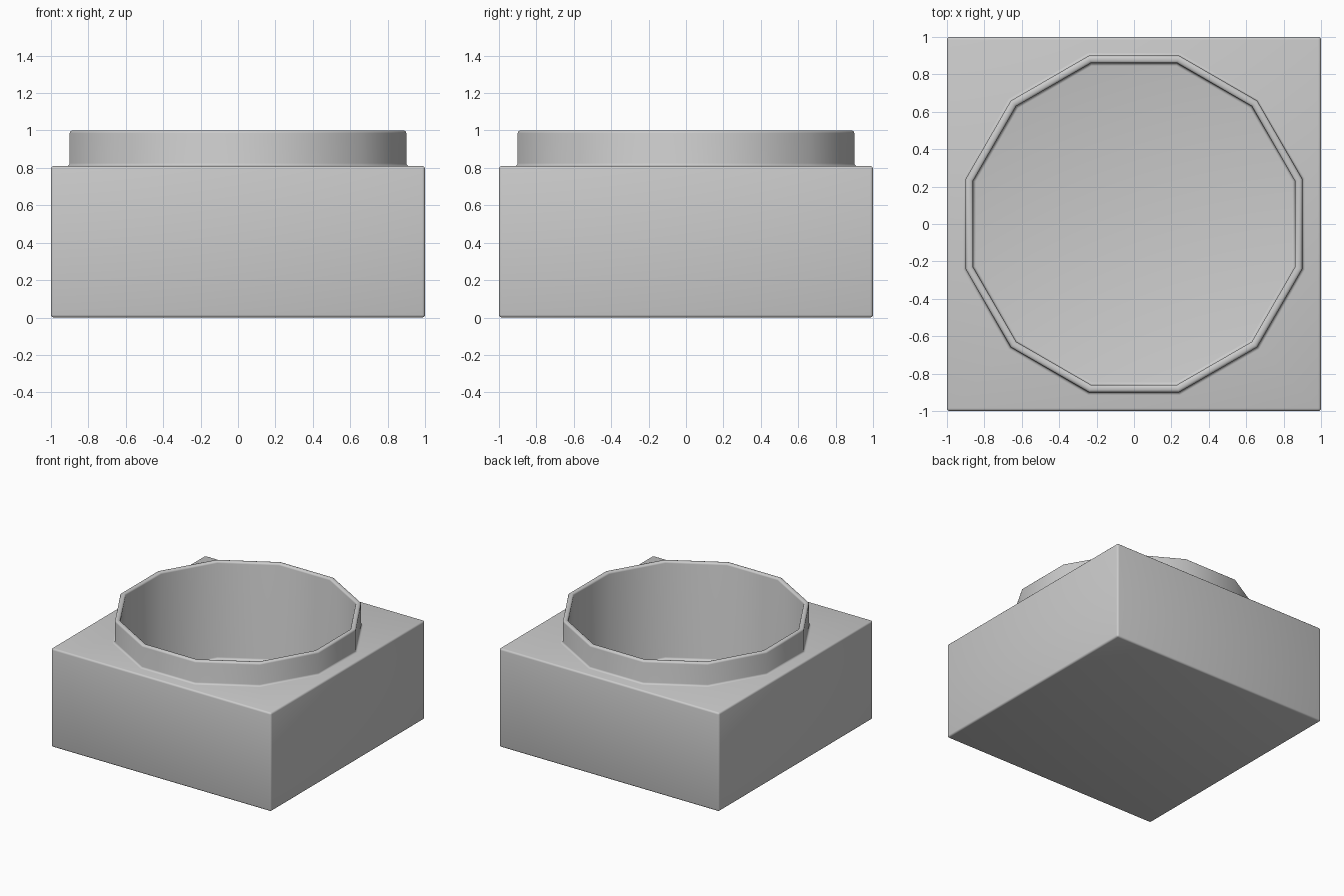
import bpy
from math import cos, pi, radians

if "Cube" in bpy.data.objects:
    bpy.data.objects.remove(bpy.data.objects["Cube"])


def prism(name, apothem, z0, z1):
    # Twelve-sided drum with flats facing the axes
    bpy.ops.mesh.primitive_cylinder_add(
        vertices=12, radius=apothem / cos(pi / 12), depth=z1 - z0,
        location=(0, 0, (z0 + z1) / 2), rotation=(0, 0, pi / 12))
    ob = bpy.context.object
    ob.name = name
    bpy.ops.object.transform_apply(location=True, rotation=True, scale=True)
    return ob


# Square base block
bpy.ops.mesh.primitive_cube_add(size=1, location=(0, 0, 0.405))
base = bpy.context.object
base.name = "base_with_collar"
base.scale = (2, 2, 0.81)
bpy.ops.object.transform_apply(location=True, rotation=True, scale=True)

# Raised collar joined to the block, then the deep bore cut through both
collar = prism("collar", 0.90, 0.5, 1.0)
bore = prism("bore", 0.86, 0.20, 1.3)
for tool, op in ((collar, 'UNION'), (bore, 'DIFFERENCE')):
    mod = base.modifiers.new(tool.name, 'BOOLEAN')
    mod.object, mod.operation, mod.solver = tool, op, 'EXACT'

# Small rounding on all sharp edges, leaving the twelve facets unbevelled
bev = base.modifiers.new("rounding", 'BEVEL')
bev.width = 0.015
bev.segments = 3
bev.limit_method = 'ANGLE'
bev.angle_limit = radians(45)

bpy.ops.object.select_all(action='DESELECT')
base.select_set(True)
bpy.context.view_layer.objects.active = base
for mod in list(base.modifiers):
    bpy.ops.object.modifier_apply(modifier=mod.name)
for tool in (collar, bore):
    bpy.data.objects.remove(tool, do_unlink=True)
bpy.ops.object.shade_smooth_by_angle(angle=radians(35))
